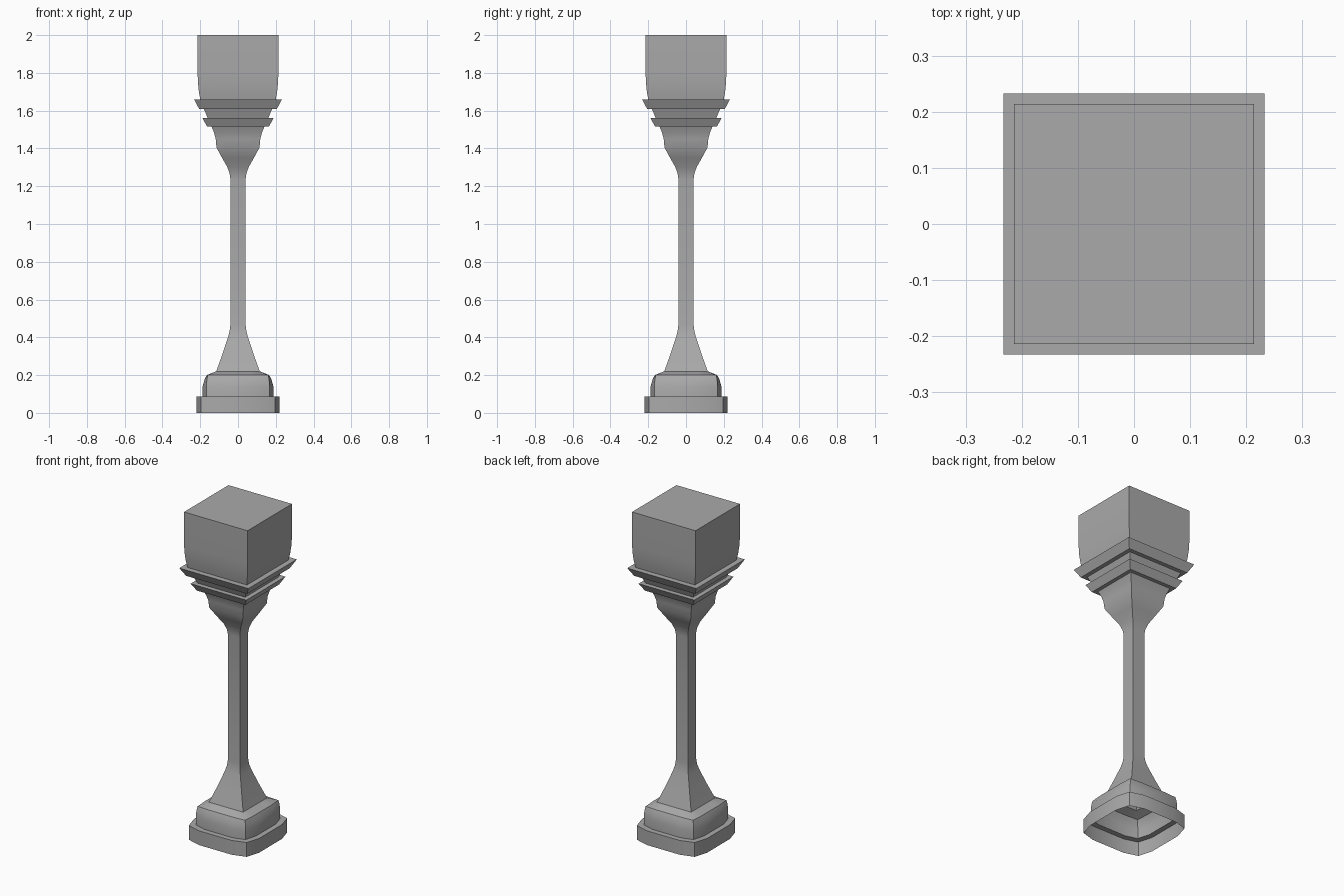
import bpy
import bmesh
import math

cube = bpy.data.objects.get("Cube")
if cube:
    bpy.data.objects.remove(cube, do_unlink=True)

stone = bpy.data.materials.new("grey_stone")
stone.use_nodes = True
colour = (0.4, 0.4, 0.4, 1.0)
stone.diffuse_color = colour
stone.node_tree.nodes["Principled BSDF"].inputs["Base Color"].default_value = colour


def section(half, corner):
    """Square outline whose sides bow outwards when corner < half."""
    side = [(-half / 2, -half), (half / 2, -half), (corner, -corner)]
    points = []
    for _ in range(4):
        points += side
        side = [(-y, x) for x, y in side]
    return points


def loft(name, levels, cap=False):
    """Open shell through (z, half width, optional corner) levels, bottom to top."""
    bm = bmesh.new()
    rings = []
    for z, half, *corner in levels:
        outline = section(half, corner[0] if corner else half)
        rings.append([bm.verts.new((x, y, z)) for x, y in outline])
    for low, high in zip(rings, rings[1:]):
        n = len(low)
        for i in range(n):
            j = (i + 1) % n
            bm.faces.new((low[i], low[j], high[j], high[i]))
    if cap:
        bm.faces.new(rings[-1])
    mesh = bpy.data.meshes.new(name)
    bm.to_mesh(mesh)
    bm.free()
    mesh.materials.append(stone)
    obj = bpy.data.objects.new(name, mesh)
    bpy.context.collection.objects.link(obj)
    bpy.ops.object.select_all(action="DESELECT")
    obj.select_set(True)
    bpy.context.view_layer.objects.active = obj
    bpy.ops.object.shade_smooth_by_angle(angle=math.radians(40))
    return obj


# Hollow foot with bowed sides, open underneath
loft("plinth", [(0, 0.22, 0.195), (0.087, 0.22, 0.195), (0.087, 0.188, 0.167)])
loft("foot_block", [(0.087, 0.188, 0.167), (0.14, 0.187, 0.167),
                    (0.175, 0.178, 0.165), (0.2, 0.165, 0.16), (0.22, 0.115)])

# Square shaft flaring at both ends
loft("shaft", [(0.22, 0.115), (0.31, 0.083), (0.4, 0.053), (0.435, 0.044), (0.47, 0.04),
               (1.235, 0.04), (1.265, 0.044), (1.3, 0.056), (1.35, 0.084), (1.405, 0.114),
               (1.45, 0.118), (1.485, 0.127), (1.515, 0.14)])

# Two flared collars with a neck between them
loft("lower_collar", [(1.515, 0.14), (1.515, 0.163), (1.56, 0.188), (1.56, 0.16)])
loft("collar_neck", [(1.56, 0.16), (1.61, 0.181)])
loft("upper_collar", [(1.61, 0.181), (1.61, 0.206), (1.66, 0.233), (1.66, 0.2)])

# Block on top, slightly drawn in at its foot
loft("top_block", [(1.66, 0.2), (1.7, 0.207), (1.75, 0.212), (1.8, 0.214), (2.0, 0.214)], cap=True)
